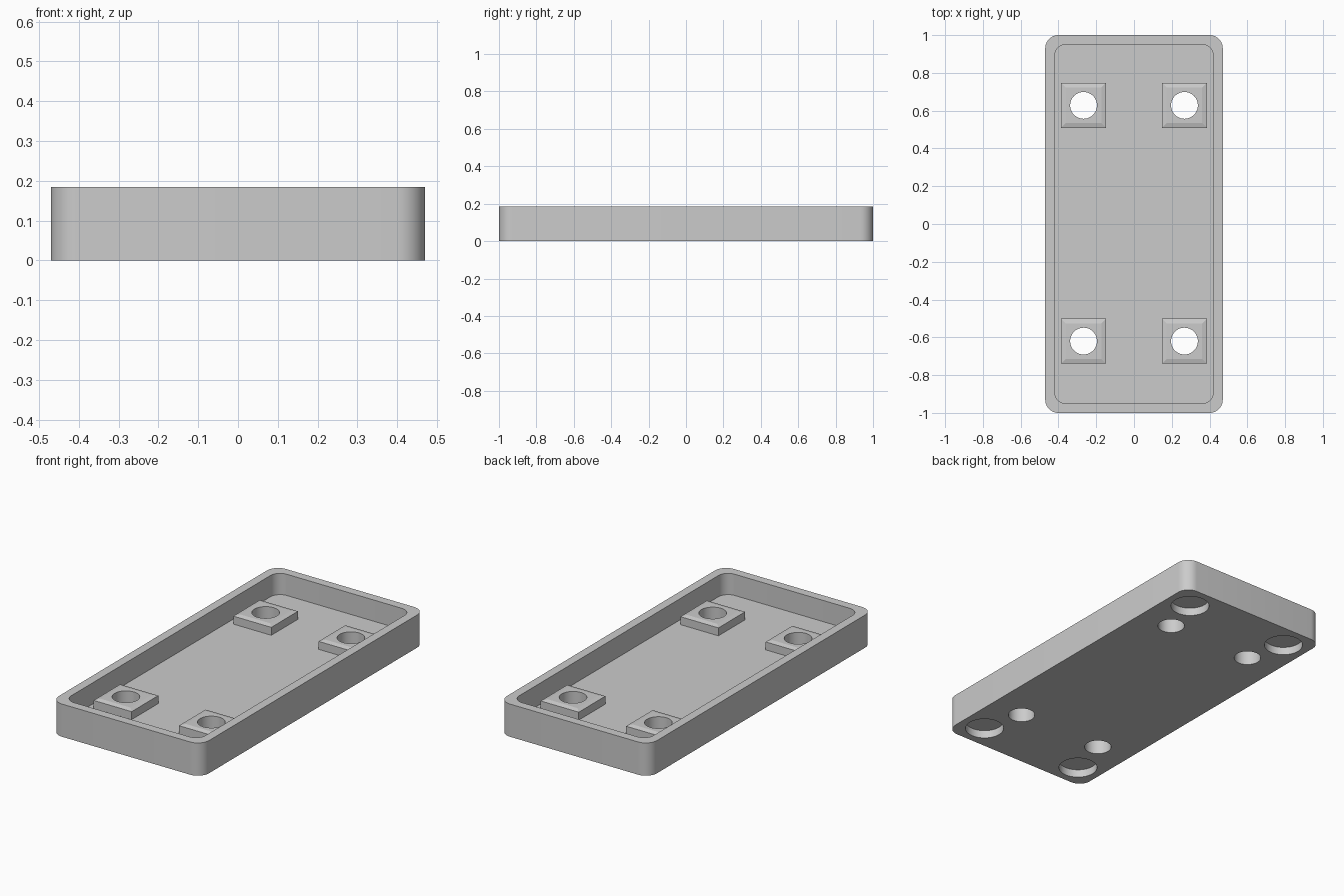
import bpy, bmesh, math

if "Cube" in bpy.data.objects:
    bpy.data.objects.remove(bpy.data.objects["Cube"])

HEIGHT, FLOOR = 0.185, 0.065
POST_X, POST_Y, POST_SHIFT = 0.267, 0.624, 0.004
FOOT_X, FOOT_Y = 0.327, 0.857

grey = bpy.data.materials.new("plain grey")
grey.use_nodes = True
colour = (0.6, 0.6, 0.6, 1)
grey.diffuse_color = colour
grey.node_tree.nodes["Principled BSDF"].inputs["Base Color"].default_value = colour


def make_object(name, bm):
    bmesh.ops.recalc_face_normals(bm, faces=bm.faces)
    mesh = bpy.data.meshes.new(name)
    bm.to_mesh(mesh)
    bm.free()
    mesh.materials.append(grey)
    obj = bpy.data.objects.new(name, mesh)
    bpy.context.collection.objects.link(obj)
    return obj


def rounded_outline(hx, hy, r, steps=10):
    """Counter-clockwise rounded rectangle."""
    points = []
    for i, (sx, sy) in enumerate([(1, 1), (-1, 1), (-1, -1), (1, -1)]):
        for k in range(steps + 1):
            a = math.pi / 2 * (i + k / steps)
            points.append((sx * (hx - r) + r * math.cos(a),
                           sy * (hy - r) + r * math.sin(a)))
    return points


def loft(name, rings):
    """Closed solid through stacked (outline, z) rings."""
    bm = bmesh.new()
    loops = [[bm.verts.new((x, y, z)) for x, y in pts] for pts, z in rings]
    for low, high in zip(loops, loops[1:]):
        for i in range(len(low)):
            j = (i + 1) % len(low)
            bm.faces.new((low[i], low[j], high[j], high[i]))
    bm.faces.new(loops[0][::-1])
    bm.faces.new(loops[-1])
    return make_object(name, bm)


def circle(cx, cy, r, n=48):
    return [(cx + r * math.cos(2 * math.pi * i / n),
             cy + r * math.sin(2 * math.pi * i / n)) for i in range(n)]


def square(cx, cy, h):
    return [(cx + h * sx, cy + h * sy)
            for sx, sy in ((-1, -1), (1, -1), (1, 1), (-1, 1))]


def cut(target, cutters):
    """Subtract the cutters and keep the finished mesh."""
    for c in cutters:
        c.hide_render = True
        mod = target.modifiers.new("cut", 'BOOLEAN')
        mod.operation, mod.solver, mod.object = 'DIFFERENCE', 'EXACT', c
    graph = bpy.context.evaluated_depsgraph_get()
    mesh = bpy.data.meshes.new_from_object(target.evaluated_get(graph))
    target.modifiers.clear()
    target.data = mesh


corners = [(sx, sy) for sx in (-1, 1) for sy in (-1, 1)]

# Cutters: tray cavity, screw holes, foot recesses
cavity_outline = rounded_outline(0.42, 0.95, 0.06)
cavity = loft("cavity_cutter", [(cavity_outline, FLOOR), (cavity_outline, 0.3)])
holes, recesses = [], []
for sx, sy in corners:
    ring = circle(sx * POST_X, sy * POST_Y + POST_SHIFT, 0.071)
    holes.append(loft("hole_cutter", [(ring, -0.1), (ring, 0.3)]))
    ring = circle(sx * FOOT_X, sy * FOOT_Y, 0.102)
    recesses.append(loft("foot_cutter", [(ring, -0.1), (ring, 0.045)]))

# Tray with rounded corners
outer = rounded_outline(0.47, 1.0, 0.07)
tray = loft("tray", [(outer, 0), (outer, HEIGHT)])
cut(tray, [cavity] + holes + recesses)
parts = [tray]

# Square mounting posts with a shallow sloped border on top
for (sx, sy), hole in zip(corners, holes):
    x, y = sx * POST_X, sy * POST_Y + POST_SHIFT
    name = f"{'left' if sx > 0 else 'right'}_{'back' if sy > 0 else 'front'}_post"
    post = loft(name, [(square(x, y, 0.119), FLOOR), (square(x, y, 0.119), 0.11),
                       (square(x, y, 0.094), 0.117)])
    cut(post, [hole])
    parts.append(post)

for c in [cavity] + holes + recesses:
    bpy.data.objects.remove(c)

# Smooth the round walls, keep the edges sharp
bpy.ops.object.select_all(action='DESELECT')
for part in parts:
    part.select_set(True)
bpy.context.view_layer.objects.active = tray
bpy.ops.object.shade_smooth_by_angle(angle=math.radians(12))
